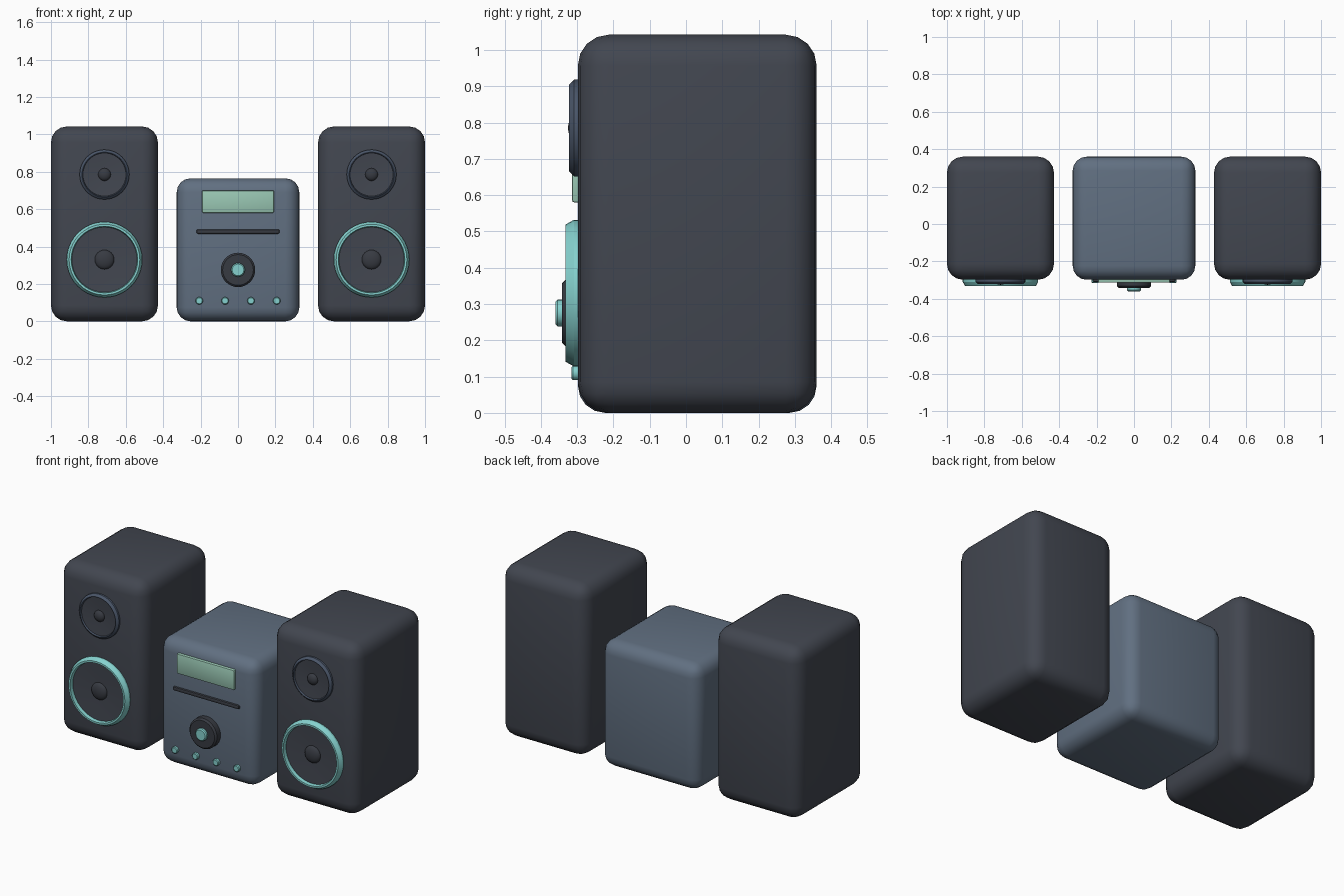
import bpy, bmesh, math
from mathutils import Matrix

if "Cube" in bpy.data.objects:
    bpy.data.objects.remove(bpy.data.objects["Cube"])


def material(name, rgb):
    m = bpy.data.materials.new(name)
    m.diffuse_color = (*[(c / 255) ** 2.2 for c in rgb], 1)
    m.use_nodes = True
    m.node_tree.nodes["Principled BSDF"].inputs["Base Color"].default_value = m.diffuse_color
    return m


CHARCOAL = material("charcoal", (68, 72, 81))
SLATE = material("slate blue", (97, 111, 128))
RIM = material("dark slate", (75, 86, 104))
BLACK = material("near black", (58, 61, 68))
TEAL = material("teal", (132, 208, 205))
GREEN = material("screen green", (152, 198, 178))


def finish(name, bm, mat, angle=40):
    me = bpy.data.meshes.new(name)
    bmesh.ops.recalc_face_normals(bm, faces=bm.faces)
    bm.to_mesh(me)
    bm.free()
    ob = bpy.data.objects.new(name, me)
    bpy.context.collection.objects.link(ob)
    me.materials.append(mat)
    bpy.ops.object.select_all(action='DESELECT')
    ob.select_set(True)
    bpy.context.view_layer.objects.active = ob
    bpy.ops.object.shade_smooth_by_angle(angle=math.radians(angle))
    return ob


def box(name, x, y, z, mat, bevel, segments):
    """Rounded box from (min, max) ranges."""
    bm = bmesh.new()
    bmesh.ops.create_cube(bm, size=1)
    for v in bm.verts:
        v.co = [sum(r) / 2 + c * (r[1] - r[0]) for c, r in zip(v.co, (x, y, z))]
    bmesh.ops.bevel(bm, geom=bm.edges[:], offset=bevel, segments=segments,
                    profile=0.5, affect='EDGES')
    return finish(name, bm, mat)


def lathe(name, x, z, profile, mat, sides, angle=40):
    """Spin (radius, y) points around a front-facing axis at (x, z)."""
    bm = bmesh.new()
    vs = [bm.verts.new((r, y, 0)) for r, y in profile]
    es = [bm.edges.new(p) for p in zip(vs, vs[1:])]
    bmesh.ops.spin(bm, geom=vs + es, cent=(0, 0, 0), axis=(0, 1, 0),
                   angle=math.tau, steps=sides, use_duplicate=False)
    bmesh.ops.remove_doubles(bm, verts=bm.verts[:], dist=1e-5)
    bmesh.ops.translate(bm, verts=bm.verts[:], vec=(x, 0, z))
    return finish(name, bm, mat, angle)


def dome(name, x, y, z, r, depth, mat):
    bm = bmesh.new()
    bmesh.ops.create_uvsphere(bm, u_segments=24, v_segments=12, radius=r)
    bm.transform(Matrix.Translation((x, y, z)) @ Matrix.Diagonal((1, depth / r, 1, 1))
                 @ Matrix.Rotation(math.pi / 2, 4, 'X'))
    return finish(name, bm, mat)


def driver(name, x, z, r, lip, front, cap, cap_front, rim_mat):
    """Raised rim, shallow cone and dust cap."""
    lathe(name + "_rim", x, z, [(r, -0.29), (r, -0.309), (r - 0.013, front),
                                (lip, front), (lip - 0.006, -0.301), (lip - 0.006, -0.29)],
          rim_mat, 40, 25)
    lathe(name + "_cone", x, z, [(lip + 0.002, -0.29), (lip + 0.002, -0.312),
                                 (cap * 0.8, -0.304), (0, -0.304)], CHARCOAL, 40)
    dome(name + "_dust_cap", x, -0.304, z, cap, -0.304 - cap_front, BLACK)


# Speakers
for side, label in ((-1, "left"), (1, "right")):
    cx = side * 0.714
    box(label + "_speaker_cabinet", (cx - 0.286, cx + 0.286), (-0.298, 0.36),
        (0, 1.042), CHARCOAL, 0.085, 4)
    driver(label + "_woofer", cx, 0.33, 0.202, 0.178, -0.332, 0.052, -0.327, TEAL)
    driver(label + "_tweeter", cx, 0.785, 0.133, 0.118, -0.322, 0.034, -0.325, RIM)

# Central unit
box("main_unit", (-0.328, 0.328), (-0.298, 0.36), (0, 0.765), SLATE, 0.075, 4)
box("display", (-0.192, 0.192), (-0.314, -0.28), (0.58, 0.7), GREEN, 0.006, 2)
box("disc_slot", (-0.222, 0.222), (-0.31, -0.28), (0.468, 0.492), BLACK, 0.008, 2)

# Dial and buttons
lathe("dial_base", 0, 0.275, [(0.092, -0.28), (0.092, -0.332), (0.082, -0.342),
                              (0, -0.342)], BLACK, 32)
lathe("dial_knob", 0, 0.275, [(0.037, -0.33), (0.037, -0.354), (0.031, -0.36),
                              (0, -0.36)], TEAL, 24)
for i in range(4):
    lathe(f"button_{i + 1}", -0.207 + i * 0.138, 0.11,
          [(0.02, -0.28), (0.02, -0.311), (0.016, -0.315), (0, -0.315)], TEAL, 16)
